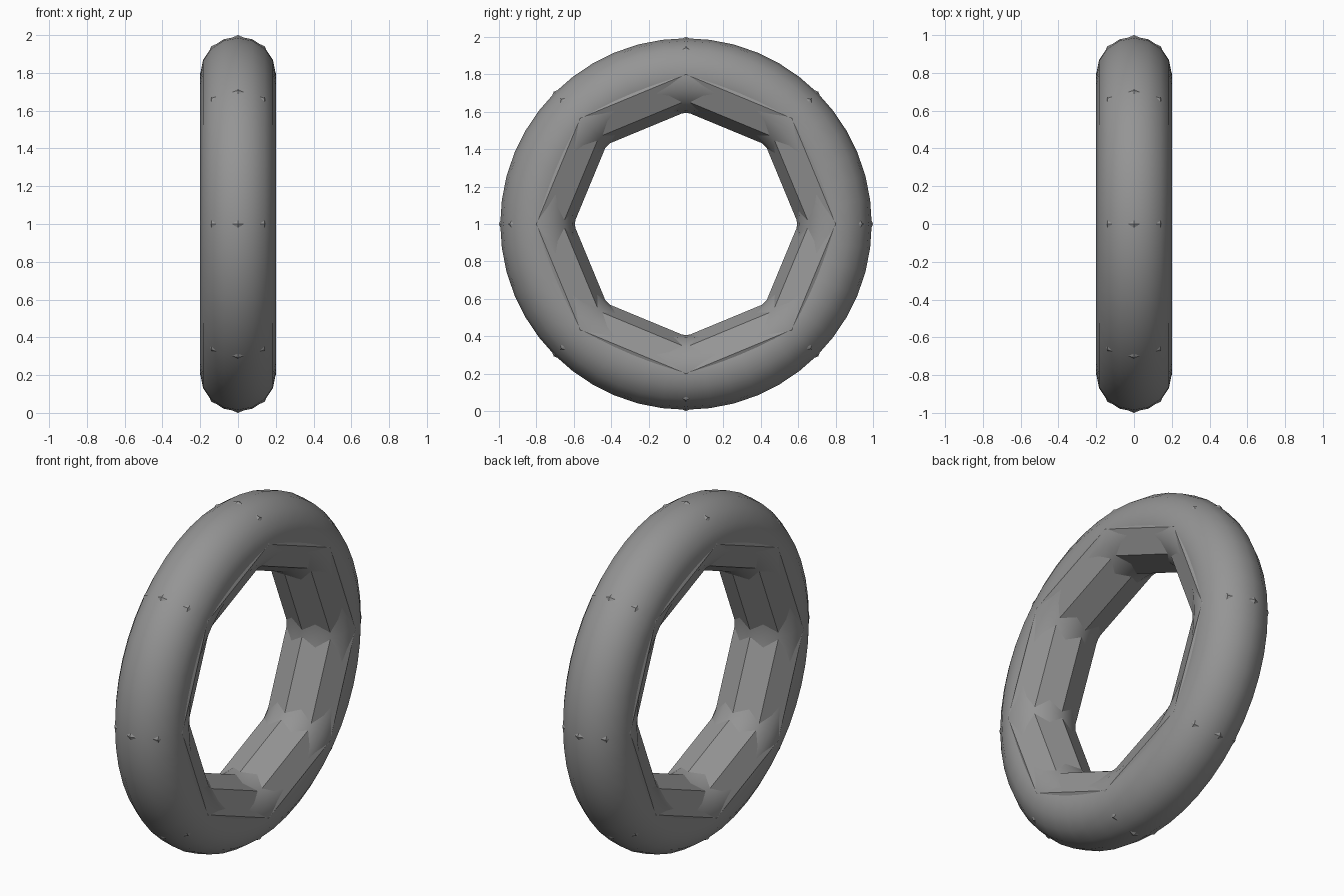
import bpy
from math import pi

cube = bpy.data.objects.get("Cube")
if cube:
    bpy.data.objects.remove(cube, do_unlink=True)

# One plain grey for the whole ring
GREY = (0.3, 0.3, 0.3, 1)
grey = bpy.data.materials.new("mid_grey")
grey.use_nodes = True
grey.diffuse_color = GREY
grey.node_tree.nodes["Principled BSDF"].inputs["Base Color"].default_value = GREY


def ring(name, major, minor, around, across):
    """Upright ring whose axis runs along x."""
    bpy.ops.mesh.primitive_torus_add(
        location=(0, 0, 1), rotation=(0, pi / 2, 0),
        major_radius=major, minor_radius=minor,
        major_segments=around, minor_segments=across)
    obj = bpy.context.object
    obj.name = name
    obj.data.materials.append(grey)
    return obj


# Rounded outer ring
outer = ring("smooth_outer_ring", 0.793, 0.2, 48, 16)
bpy.ops.object.shade_smooth()

# Faceted eight-sided ring showing through on the inside
inner = ring("faceted_inner_ring", 0.8, 0.2, 8, 8)
bpy.ops.object.shade_flat()
